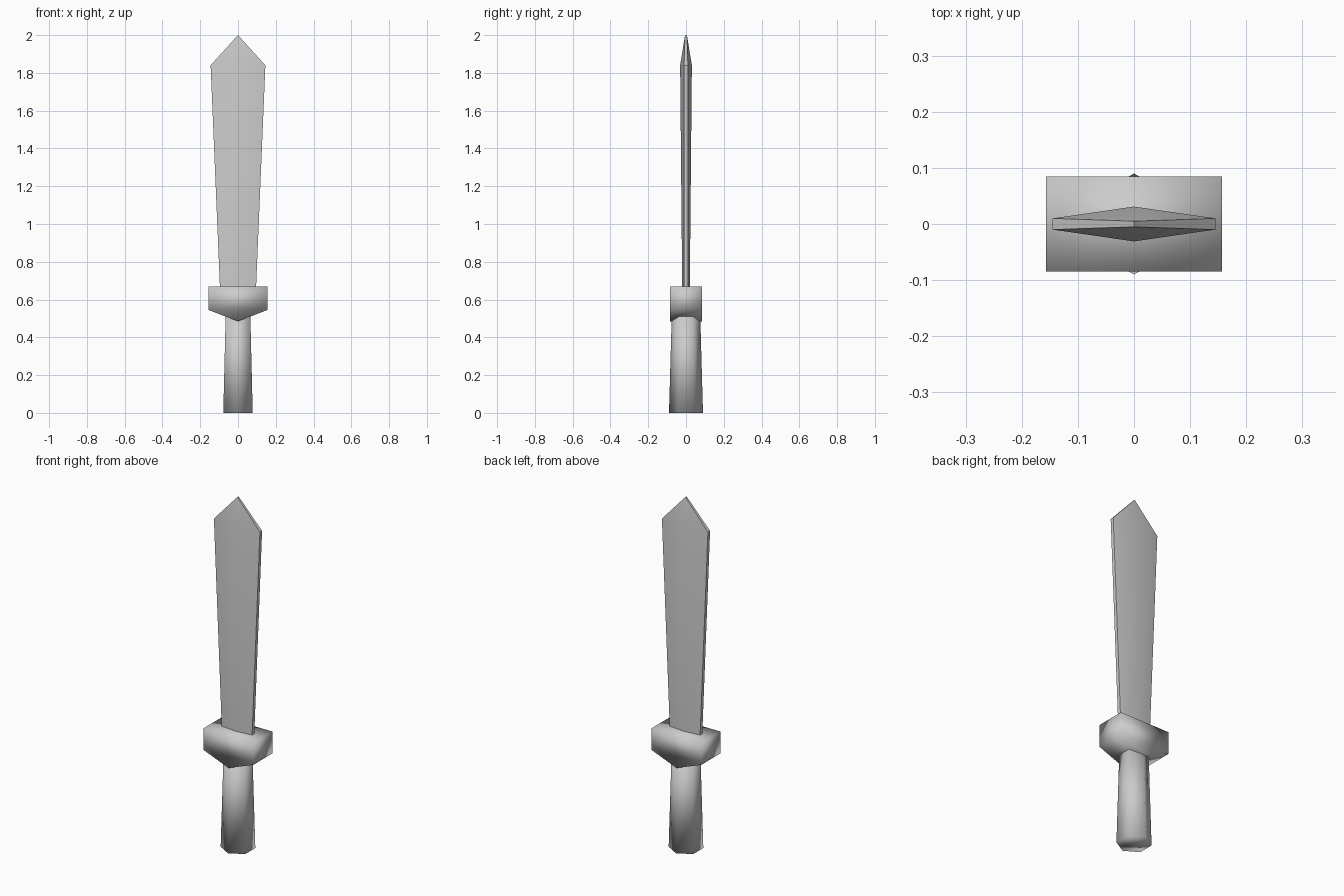
import bpy, math

if "Cube" in bpy.data.objects:
    bpy.data.objects.remove(bpy.data.objects["Cube"])

def build(name, rings):
    """Loft matching closed rings of points, capping both ends."""
    n = len(rings[0])
    verts = [p for ring in rings for p in ring]
    faces = [tuple(reversed(range(n))),
             tuple(range(len(verts) - n, len(verts)))]
    for r in range(len(rings) - 1):
        for i in range(n):
            j = (i + 1) % n
            faces.append((r*n + i, r*n + j, (r+1)*n + j, (r+1)*n + i))
    mesh = bpy.data.meshes.new(name)
    mesh.from_pydata(verts, [], faces)
    obj = bpy.data.objects.new(name, mesh)
    bpy.context.collection.objects.link(obj)
    bpy.ops.object.select_all(action='DESELECT')
    obj.select_set(True)
    bpy.context.view_layer.objects.active = obj
    return obj

def hexagon(radius, z):
    return [(radius * math.cos(math.radians(a)), radius * math.sin(math.radians(a)), z)
            for a in range(30, 390, 60)]

def blade_ring(half_w, edge, ridge, z_side, z_mid):
    return [(half_w, -edge, z_side), (half_w, edge, z_side), (0, ridge, z_mid),
            (-half_w, edge, z_side), (-half_w, -edge, z_side), (0, -ridge, z_mid)]

# Grip: tapered hexagonal handle
build("grip", [hexagon(0.09, 0), hexagon(0.075, 0.53)])
bpy.ops.object.shade_smooth()

# Guard: block with a shallow V underside, profile extruded along y
profile = [(-0.157, 0.67), (-0.157, 0.545), (0, 0.485), (0.157, 0.545), (0.157, 0.67)]
build("guard", [[(x, y, z) for x, z in profile] for y in (0.085, -0.085)])
bpy.ops.object.shade_smooth()

# Blade: ridged, widening to the shoulders
build("blade", [blade_ring(0.095, 0.01, 0.02, 0.65, 0.65),
                blade_ring(0.145, 0.01, 0.031, 1.84, 1.84)])
blade = bpy.context.object

# Blade tip: shoulders and ridges close onto a short edge at the top
shoulder = blade_ring(0.145, 0.01, 0.031, 1.84, 1.84)
me = blade.data
v = [tuple(p.co) for p in me.vertices][:6] + shoulder + [(0, -0.005, 2), (0, 0.005, 2)]
f = [tuple(p.vertices) for p in me.polygons if set(p.vertices) != set(range(6, 12))]
f += [(6, 7, 13, 12), (7, 8, 13), (8, 9, 13), (9, 10, 12, 13), (10, 11, 12), (11, 6, 12)]
me.clear_geometry()
me.from_pydata(v, [], f)
me.update()
bpy.ops.object.shade_smooth_by_angle(angle=math.radians(30))
